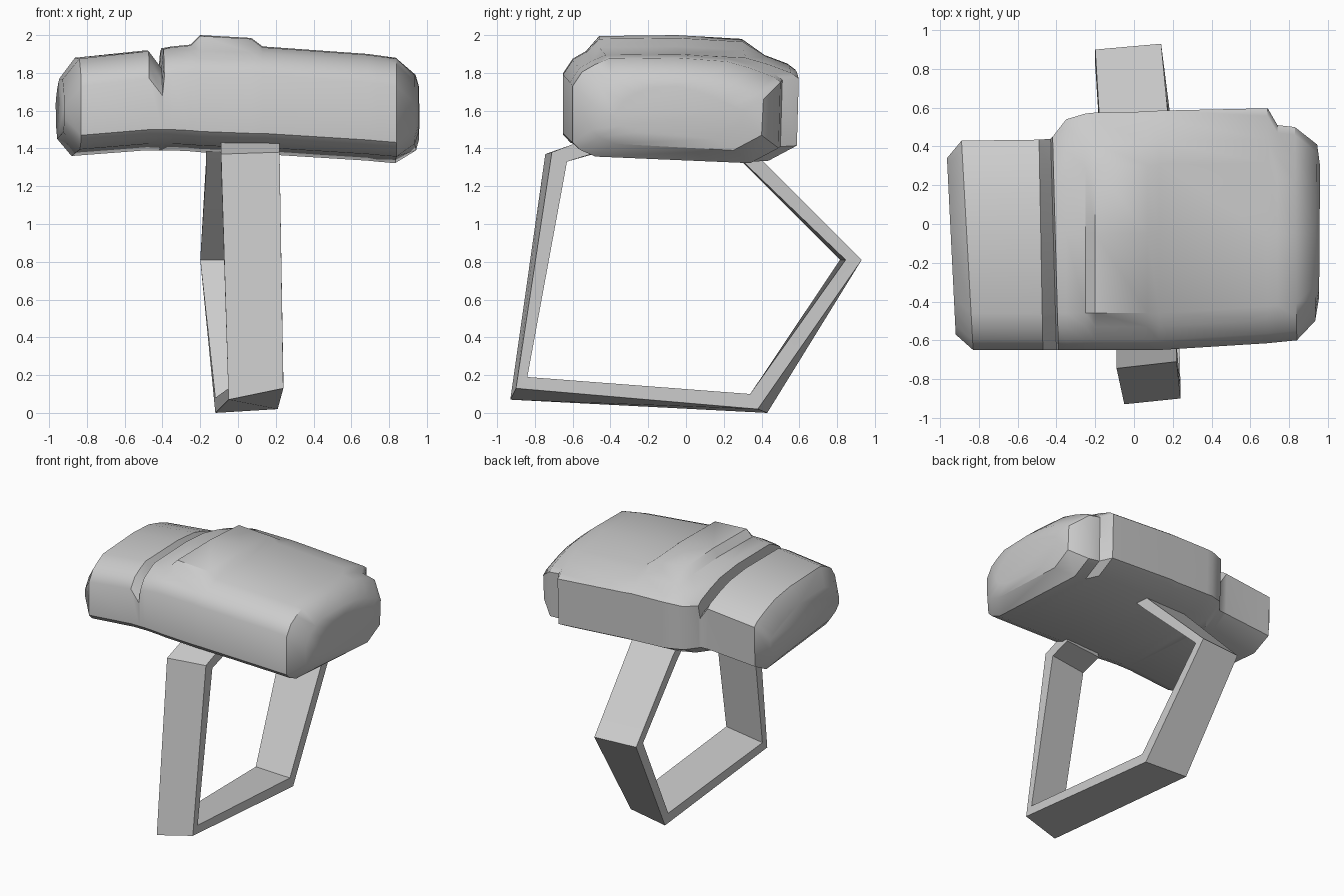
import bpy, bmesh

if "Cube" in bpy.data.objects:
    bpy.data.objects.remove(bpy.data.objects["Cube"])


def loft(name, rings, smooth_angle):
    """Skin a row of closed rings and cap both ends."""
    bm = bmesh.new()
    rows = [[bm.verts.new(p) for p in ring] for ring in rings]
    for a, b in zip(rows, rows[1:]):
        for i in range(len(a)):
            j = (i + 1) % len(a)
            bm.faces.new((a[i], a[j], b[j], b[i]))
    bm.faces.new(rows[0])
    bm.faces.new(rows[-1])
    bmesh.ops.recalc_face_normals(bm, faces=bm.faces)
    mesh = bpy.data.meshes.new(name)
    bm.to_mesh(mesh)
    bm.free()
    obj = bpy.data.objects.new(name, mesh)
    bpy.context.collection.objects.link(obj)
    bpy.ops.object.select_all(action='DESELECT')
    obj.select_set(True)
    bpy.context.view_layer.objects.active = obj
    bpy.ops.object.shade_smooth_by_angle(angle=smooth_angle)
    return obj


def head_ring(xf, xb, yf, yb, zb, zt, bump):
    """Rounded block section; x runs from xf at the front to xb at the back."""
    pts = [(yf + .12, zb + .025), (yb - .16, zb - .01), (yb - .01, zb + .07),
           (yb, zt - .13), (yb - .04, zt - .10), (yb - .16, zt - .055),
           (yb - .28, zt - .02 + bump), (-.05, zt + bump),
           (yf + .19, zt - .005 + bump), (yf + .12, zt - .035),
           (yf + .05, zt - .075), (yf, zt - .15),
           (yf, zb + .10), (yf + .04, zb + .06)]
    return [(xf + (xb - xf) * (y - yf) / (yb - yf), y, z) for y, z in pts]


# Head: stations from left to right (x front, x back, y front, y back, bottom, top, bump)
head = [
    (-.92, -.965, -.57, .34, 1.46, 1.77, 0),
    (-.83, -.89, -.65, .43, 1.37, 1.88, 0),
    (-.47, -.49, -.65, .435, 1.40, 1.92, 0),
    (-.40, -.43, -.65, .44, 1.40, 1.83, 0),     # notch floor
    (-.39, -.42, -.65, .45, 1.40, 1.93, 0),     # step up to the wide part
    (-.35, -.35, -.65, .54, 1.40, 1.94, 0),
    (-.25, -.25, -.65, .57, 1.395, 1.95, 0),
    (-.20, -.20, -.65, .575, 1.39, 1.95, .05),  # raised pad
    (.07, .07, -.65, .58, 1.38, 1.945, .04),
    (.13, .13, -.65, .585, 1.38, 1.94, 0),
    (.69, .69, -.615, .597, 1.345, 1.90, 0),
    (.74, .74, -.61, .51, 1.34, 1.893, 0),      # notched back corner
    (.84, .83, -.60, .50, 1.332, 1.88, 0),
    (.935, .945, -.50, .41, 1.40, 1.79, 0),
    (.955, .96, -.38, .30, 1.46, 1.73, 0),
]
loft("head", [head_ring(*s) for s in head], 0.65)

# Band: slightly twisted five-sided loop
# (left outer edge, right outer edge, inward offset in y and z)
band = [
    ((-.09, -.52, 1.45), (.22, -.50, 1.46), (.03, -.08)),
    ((-.09, -.745, 1.37), (.22, -.71, 1.38), (.08, -.05)),
    ((-.05, -.93, .07), (.24, -.90, .13), (.06, .06)),
    ((-.12, .43, 0), (.21, .38, .02), (-.04, .08)),
    ((-.20, .90, .81), (.14, .93, .81), (-.085, 0)),
    ((-.17, .41, 1.32), (.19, .41, 1.33), (-.055, -.05)),
    ((-.17, .26, 1.47), (.20, .26, 1.48), (-.055, -.05)),
]
rings = []
for left, right, (dy, dz) in band:
    inner = [(x, y + dy, z + dz) for x, y, z in (right, left)]
    rings.append([left, right] + inner)
loft("band", rings, 0.2)
